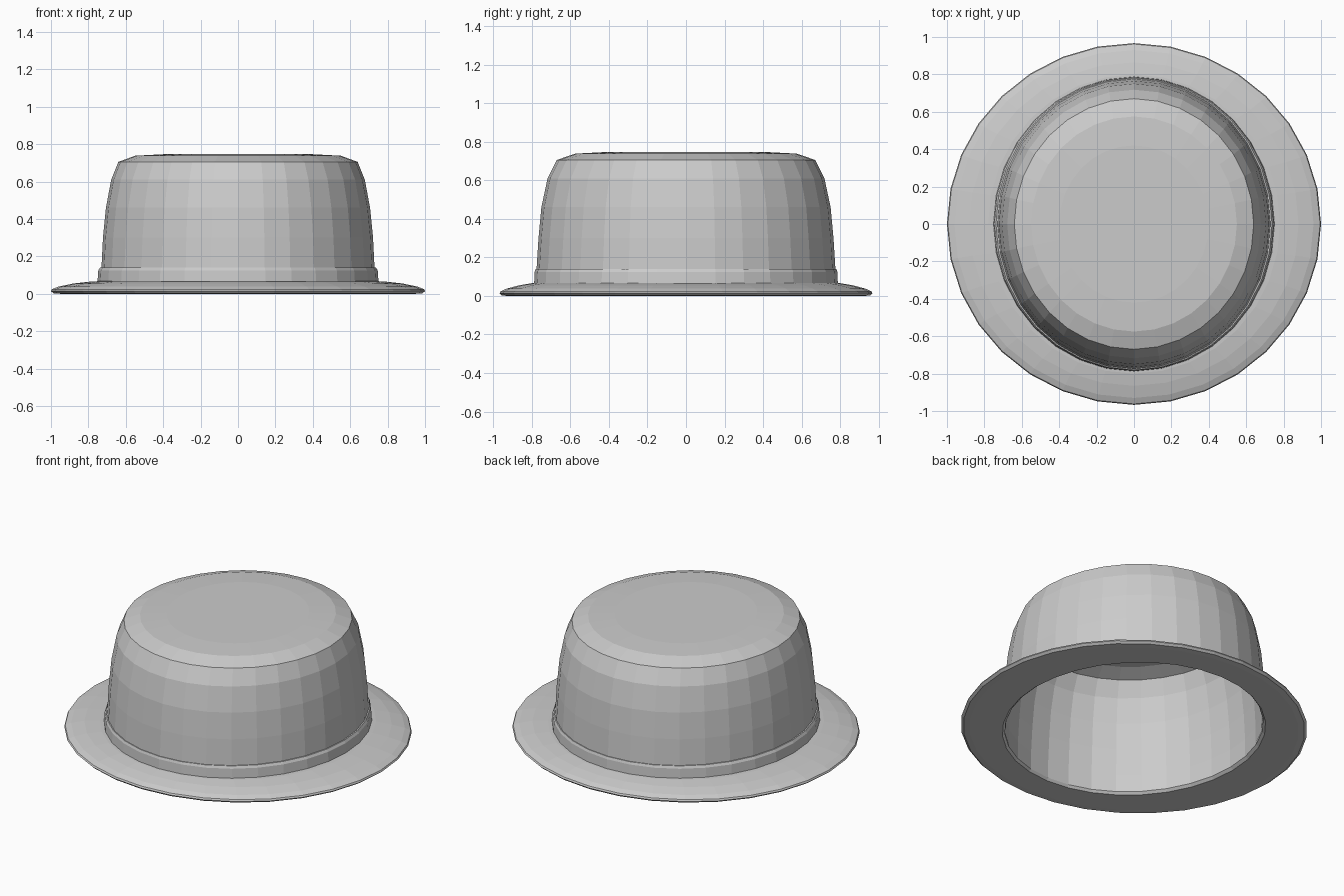
import bpy
import bmesh
from math import cos, sin, tau

old = bpy.data.objects.get("Cube")
if old:
    bpy.data.objects.remove(old, do_unlink=True)

SIDES = 32

felt = bpy.data.materials.new("light grey felt")
felt.use_nodes = True
grey = (0.6, 0.6, 0.6, 1)
felt.diffuse_color = grey
felt.node_tree.nodes["Principled BSDF"].inputs["Base Color"].default_value = grey


def oval_lathe(name, profile, closed=False, cap=None):
    """Sweep (x radius, y radius, z) points round an oval; cap the chosen rings."""
    bm = bmesh.new()
    rings = []
    for rx, ry, z in profile:
        rings.append([bm.verts.new((rx * cos(tau * i / SIDES), ry * sin(tau * i / SIDES), z))
                      for i in range(SIDES)])
    pairs = list(zip(rings, rings[1:]))
    if closed:
        pairs.append((rings[-1], rings[0]))
    for a, b in pairs:
        for i in range(SIDES):
            j = (i + 1) % SIDES
            bm.faces.new((a[i], a[j], b[j], b[i]))
    if cap:
        for index in cap:
            bm.faces.new(rings[index])
    bmesh.ops.recalc_face_normals(bm, faces=bm.faces)
    mesh = bpy.data.meshes.new(name)
    bm.to_mesh(mesh)
    bm.free()
    mesh.materials.append(felt)
    obj = bpy.data.objects.new(name, mesh)
    bpy.context.collection.objects.link(obj)
    return obj


# Crown: outer wall with a soft top edge, then the inner shell back down
outer = [(0.73, 0.775, 0.05), (0.73, 0.775, 0.14), (0.722, 0.765, 0.3),
         (0.706, 0.75, 0.46), (0.678, 0.718, 0.61), (0.64, 0.67, 0.705),
         (0.55, 0.575, 0.738), (0.4, 0.42, 0.746)]
wall = 0.015
inner = [(rx - wall, ry - wall, z - wall) for rx, ry, z in reversed(outer[1:])]
inner.append((0.715, 0.76, 0.02))
crown_profile = outer + inner
oval_lathe("crown", crown_profile, closed=False, cap=None)

# Flat discs closing the crown, outside and inside
for name, (rx, ry, z) in (("crown_top", outer[-1]), ("crown_lining_top", inner[0])):
    oval_lathe(name, [(rx, ry, z), (0.2, 0.21, z)], cap=[1])

# Hat band around the foot of the crown
oval_lathe("hat_band", [(0.752, 0.788, 0.055), (0.747, 0.785, 0.125), (0.738, 0.78, 0.14),
                        (0.725, 0.77, 0.14), (0.725, 0.77, 0.055)], closed=True)

# Brim: domed upper side, thin rim and flat underside
oval_lathe("brim", [(0.72, 0.762, 0.068), (0.78, 0.8, 0.066), (0.88, 0.865, 0.055),
                    (0.96, 0.93, 0.038), (0.995, 0.962, 0.024), (1.0, 0.967, 0.014),
                    (0.985, 0.955, 0.002), (0.95, 0.92, 0.0), (0.735, 0.772, 0.0),
                    (0.718, 0.762, 0.015)], closed=True)
